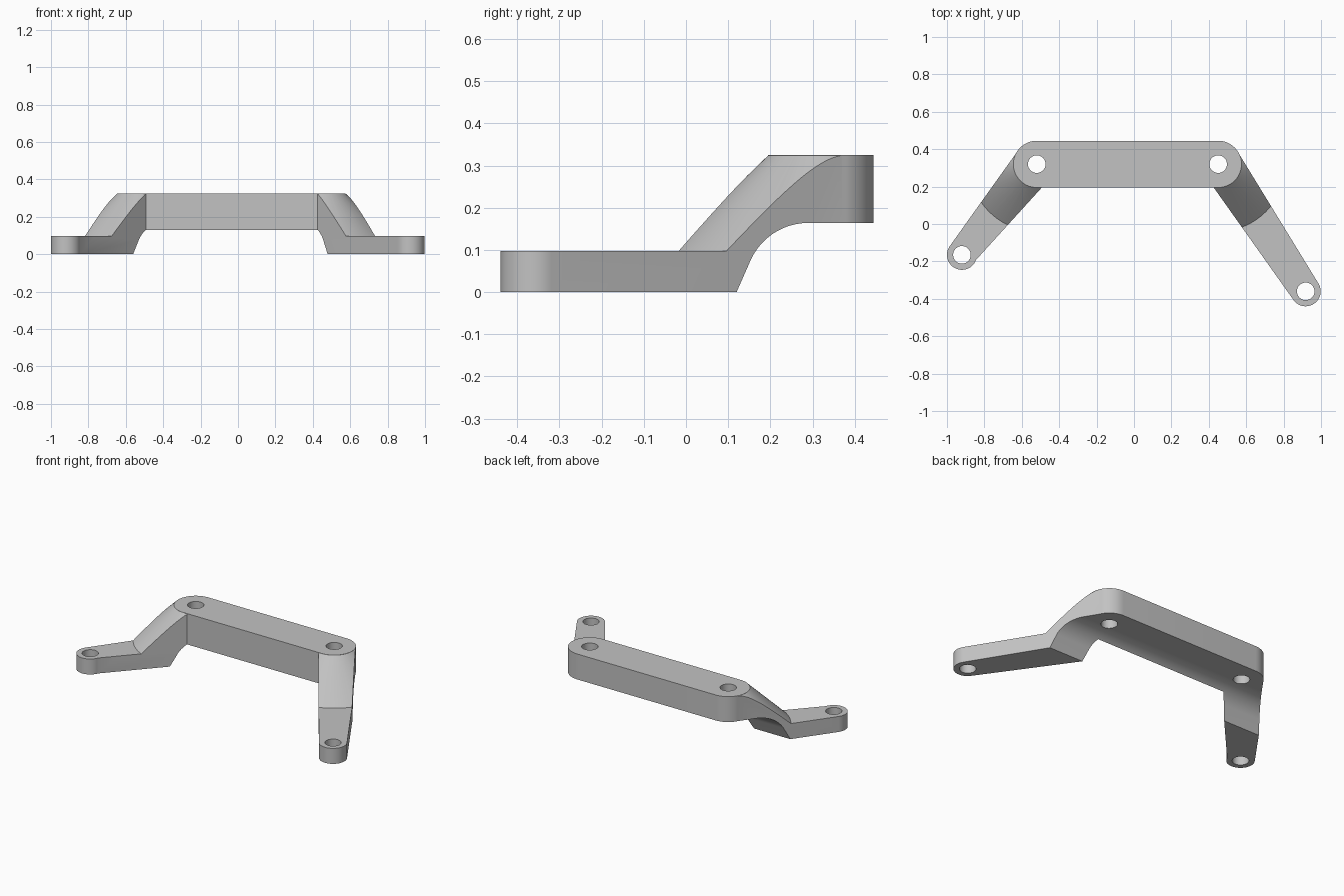
import bpy, bmesh
from math import cos, sin, radians, pi
from mathutils import Vector, Matrix

TOP, LEG_TOP, BAR_R, END_R, HOLE_R = 0.325, 0.098, 0.125, 0.08, 0.047
LEFT_HUB, RIGHT_HUB = (0.45, 0.32), (-0.52, 0.32)
LEFT_END, RIGHT_END = (0.918, -0.36), (-0.92, -0.165)

cube = bpy.data.objects.get("Cube")
if cube:
    bpy.data.objects.remove(cube, do_unlink=True)

grey = bpy.data.materials.new("light grey")
grey.use_nodes = True
colour = (0.54, 0.54, 0.54, 1)
grey.diffuse_color = colour
grey.node_tree.nodes["Principled BSDF"].inputs["Base Color"].default_value = colour


def finish(name, bm):
    bmesh.ops.recalc_face_normals(bm, faces=bm.faces)
    mesh = bpy.data.meshes.new(name)
    bm.to_mesh(mesh)
    bm.free()
    mesh.materials.append(grey)
    obj = bpy.data.objects.new(name, mesh)
    bpy.context.collection.objects.link(obj)
    return obj


def prism(name, points, direction):
    """Extrude a closed outline along a direction."""
    bm = bmesh.new()
    face = bm.faces.new([bm.verts.new(p) for p in points])
    new = bmesh.ops.extrude_face_region(bm, geom=[face])["geom"]
    bmesh.ops.translate(bm, vec=direction,
                        verts=[v for v in new if isinstance(v, bmesh.types.BMVert)])
    return finish(name, bm)


def arc(centre, radius, start, end, steps=32):
    angles = [radians(start + (end - start) * i / steps) for i in range(steps + 1)]
    return [(centre[0] + radius * cos(a), centre[1] + radius * sin(a)) for a in angles]


def flat(points, z=0):
    return [(x, y, z) for x, y in points]


def boolean(target, tool, operation):
    mod = target.modifiers.new(operation.title(), 'BOOLEAN')
    mod.object, mod.operation, mod.solver = tool, operation, 'EXACT'
    bpy.context.view_layer.objects.active = target
    bpy.ops.object.modifier_apply(modifier=mod.name)
    bpy.data.objects.remove(tool, do_unlink=True)


def slope_envelope(hub):
    """Cone around the hub flowing out to a flat disc, dished inside the bar."""
    profile = [(0, 0.2), (BAR_R - 0.0005, TOP - 0.0003), (0.36, LEG_TOP), (2, LEG_TOP), (2, -0.1), (0, -0.1)]
    bm = bmesh.new()
    verts = [bm.verts.new((hub[0] + r, hub[1], z)) for r, z in profile]
    edges = [bm.edges.new(pair) for pair in zip(verts, verts[1:])]
    bmesh.ops.spin(bm, geom=verts + edges, cent=(*hub, 0), axis=(0, 0, 1),
                   angle=2 * pi, steps=96, use_duplicate=False)
    bmesh.ops.remove_doubles(bm, verts=bm.verts, dist=0.0001)
    return finish("slope_envelope", bm)


def leg(name, hub, end, start_angle, end_angle, outer, inner):
    """Tapered arm with a rounded foot, topped by the conical slope."""
    outline = arc(end, END_R, start_angle, end_angle) + [inner, hub, outer]
    arm = prism(name, flat(outline), (0, 0, TOP + 0.1))
    boolean(arm, slope_envelope(hub), 'INTERSECT')
    return arm


# Bar with round ends
bracket = prism("bracket", flat(arc(LEFT_HUB, BAR_R, -90, 90) + arc(RIGHT_HUB, BAR_R, 90, 270)),
                (0, 0, TOP))

# Arms to the front feet
boolean(bracket, leg("left_arm", LEFT_HUB, LEFT_END, 31, -145,
                     (0.556, 0.384), (0.424, 0.198)), 'UNION')
boolean(bracket, leg("right_arm", RIGHT_HUB, RIGHT_END, 146, 340,
                     (-0.623, 0.389), (-0.49, 0.198)), 'UNION')

# Curved hollow running under the bar
hollow = [(0.098, -0.05)] + arc((0.29, 0.014), 0.15, 156, 90, 24) + [(0.7, 0.164), (0.7, -0.05)]
boolean(bracket, prism("hollow", [(-2, y, z) for y, z in hollow], (4, 0, 0)), 'DIFFERENCE')

# Bolt holes
for x, y in (LEFT_HUB, RIGHT_HUB, LEFT_END, RIGHT_END):
    boolean(bracket, prism("hole", flat(arc((x, y), HOLE_R, 0, 354, 59), -0.1), (0, 0, 1)), 'DIFFERENCE')

bpy.ops.object.select_all(action='DESELECT')
bracket.select_set(True)
bpy.context.view_layer.objects.active = bracket
bpy.ops.object.shade_smooth_by_angle(angle=radians(20))
